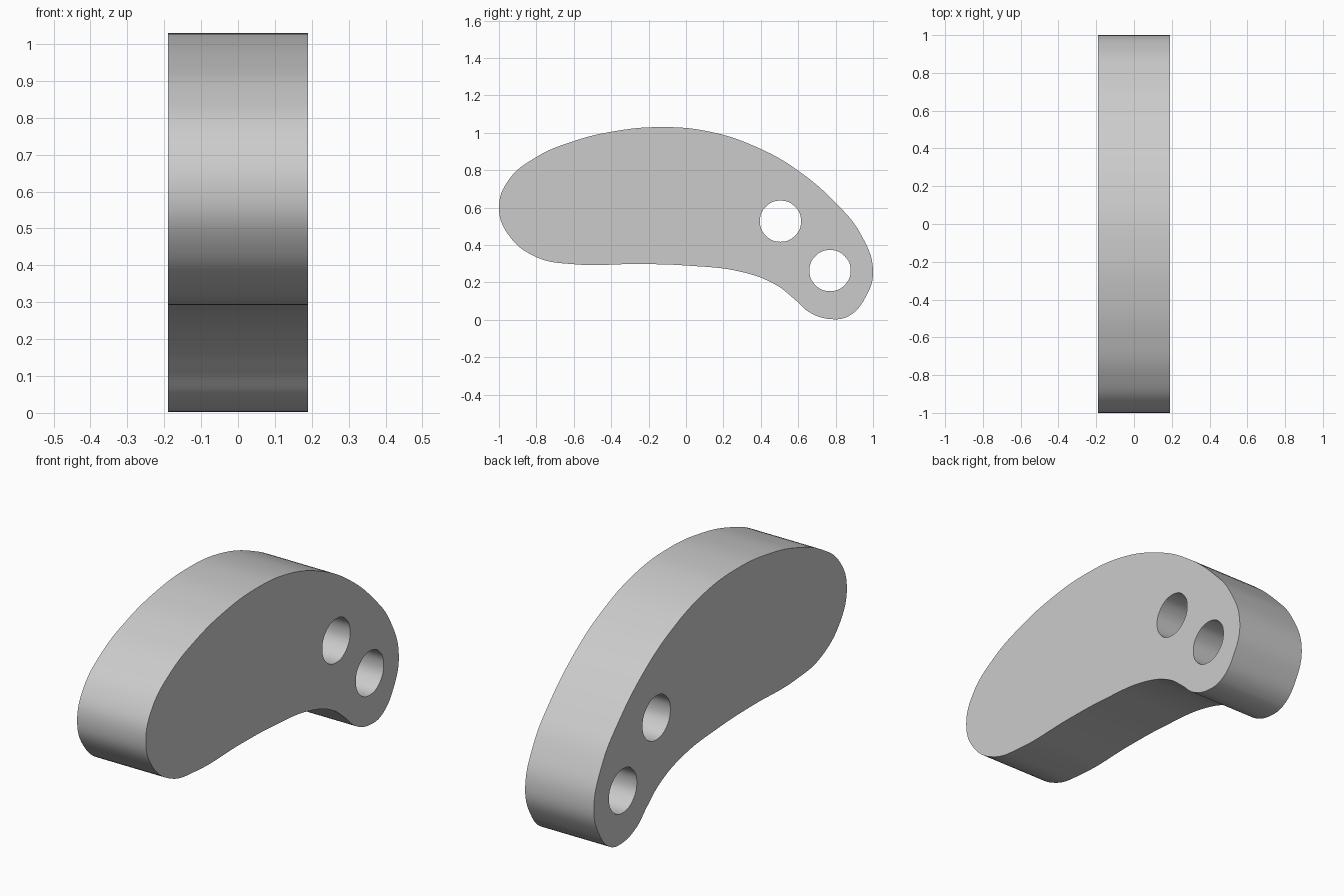
import bpy
import math
from mathutils import Matrix

cube = bpy.data.objects.get("Cube")
if cube:
    bpy.data.objects.remove(cube, do_unlink=True)

HALF_WIDTH = 0.19
HOLE_RADIUS = 0.11
HOLES = [(0.505, 0.527), (0.77, 0.263)]
OUTLINE = [
    (-1.0, 0.6), (-0.95, 0.745), (-0.8, 0.87), (-0.6, 0.955), (-0.4, 1.005),
    (-0.14, 1.03), (0.13, 1.005), (0.4, 0.913), (0.6, 0.797), (0.81, 0.615),
    (0.93, 0.465), (1.0, 0.26), (0.957, 0.115), (0.87, 0.02), (0.78, 0.003),
    (0.66, 0.04), (0.58, 0.11), (0.48, 0.187), (0.3, 0.255), (0.0, 0.29),
    (-0.25, 0.298), (-0.6, 0.297), (-0.8, 0.335), (-0.95, 0.455),
]

grey = bpy.data.materials.new("plain_grey")
grey.use_nodes = True
colour = (0.6, 0.6, 0.6, 1.0)
grey.diffuse_color = colour
grey.node_tree.nodes["Principled BSDF"].inputs["Base Color"].default_value = colour


def add_loop(curve, points):
    """Closed smooth loop through the given points."""
    spline = curve.splines.new("BEZIER")
    spline.bezier_points.add(len(points) - 1)
    for bp, (y, z) in zip(spline.bezier_points, points):
        bp.co = (y, z, 0)
        bp.handle_left_type = bp.handle_right_type = "AUTO"
    spline.use_cyclic_u = True
    spline.resolution_u = 8


def circle(centre, radius, count=8):
    angles = [math.tau * i / count for i in range(count)]
    return [(centre[0] + radius * math.cos(a), centre[1] + radius * math.sin(a))
            for a in angles]


# Curved plate profile with two pin holes, extruded across its width
profile = bpy.data.curves.new("curved_plate", "CURVE")
profile.dimensions = "2D"
profile.fill_mode = "BOTH"
profile.extrude = HALF_WIDTH
add_loop(profile, OUTLINE)
for hole in HOLES:
    add_loop(profile, circle(hole, HOLE_RADIUS))

plate = bpy.data.objects.new("curved_plate", profile)
bpy.context.collection.objects.link(plate)
bpy.ops.object.select_all(action="DESELECT")
plate.select_set(True)
bpy.context.view_layer.objects.active = plate
bpy.ops.object.convert(target="MESH")
plate = bpy.context.object

# Stand the profile in the side plane: local x, y, z become y, z, x
plate.data.transform(Matrix(((0, 0, 1, 0), (1, 0, 0, 0), (0, 1, 0, 0), (0, 0, 0, 1))))
bpy.ops.object.mode_set(mode="EDIT")
bpy.ops.mesh.select_all(action="SELECT")
bpy.ops.mesh.remove_doubles(threshold=0.0001)
bpy.ops.mesh.normals_make_consistent(inside=False)
bpy.ops.object.mode_set(mode="OBJECT")

plate.data.materials.clear()
plate.data.materials.append(grey)
bpy.ops.object.shade_smooth_by_angle(angle=math.radians(35))
